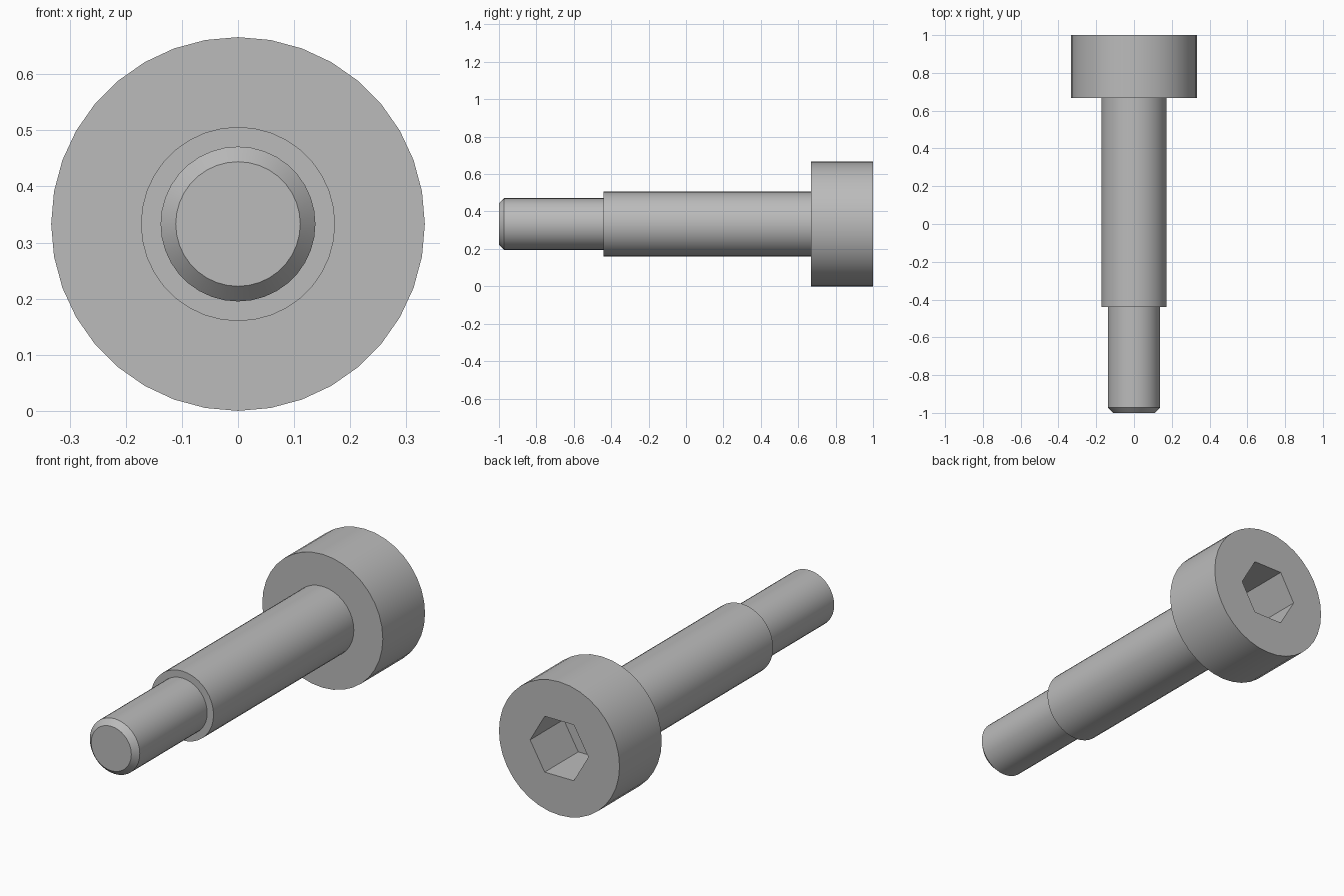
import bpy, bmesh, math

CENTRE_Z = 0.333

if "Cube" in bpy.data.objects:
    bpy.data.objects.remove(bpy.data.objects["Cube"])

steel = bpy.data.materials.new("grey_steel")
steel.use_nodes = True
colour = (0.5, 0.5, 0.5, 1)
steel.diffuse_color = colour
steel.node_tree.nodes["Principled BSDF"].inputs["Base Color"].default_value = colour


def turned(name, profile, sides=36, back_cap=True):
    """Turn (y, radius) points, front to back, about the bolt's axis."""
    bm = bmesh.new()
    rings = []
    for y, r in profile:
        angles = [math.tau * i / sides for i in range(sides)]
        rings.append([bm.verts.new((r * math.cos(a), y, CENTRE_Z + r * math.sin(a)))
                      for a in angles])
    for low, high in zip(rings, rings[1:]):
        for i in range(sides):
            j = (i + 1) % sides
            bm.faces.new((low[i], low[j], high[j], high[i]))
    bm.faces.new(rings[0])
    if back_cap:
        bm.faces.new(rings[-1])
    bmesh.ops.recalc_face_normals(bm, faces=bm.faces)
    mesh = bpy.data.meshes.new(name)
    bm.to_mesh(mesh)
    bm.free()
    mesh.materials.append(steel)
    obj = bpy.data.objects.new(name, mesh)
    bpy.context.collection.objects.link(obj)
    return obj


# Stepped shaft: each piece is open where it joins the next
tip = turned("chamfered_tip", [(-1, 0.111), (-0.972, 0.138), (-0.44, 0.138)], back_cap=False)
shoulder = turned("shoulder", [(-0.44, 0.173), (0.667, 0.173)], back_cap=False)

# Head with a hexagonal socket sunk into its back
head = turned("head", [(0.667, 0.333), (1, 0.333)])
cutter = turned("socket_cutter", [(0.735, 0.161), (1.1, 0.161)], sides=6)
cutter.hide_render = True
cut = head.modifiers.new("socket", "BOOLEAN")
cut.operation = "DIFFERENCE"
cut.solver = "EXACT"
cut.object = cutter
bpy.ops.object.select_all(action="DESELECT")
bpy.context.view_layer.objects.active = head
head.select_set(True)
bpy.ops.object.modifier_apply(modifier="socket")
bpy.data.objects.remove(cutter)

# Smooth round sides, crisp edges
for part in (tip, shoulder, head):
    part.select_set(True)
bpy.ops.object.shade_smooth_by_angle(angle=math.radians(30))
